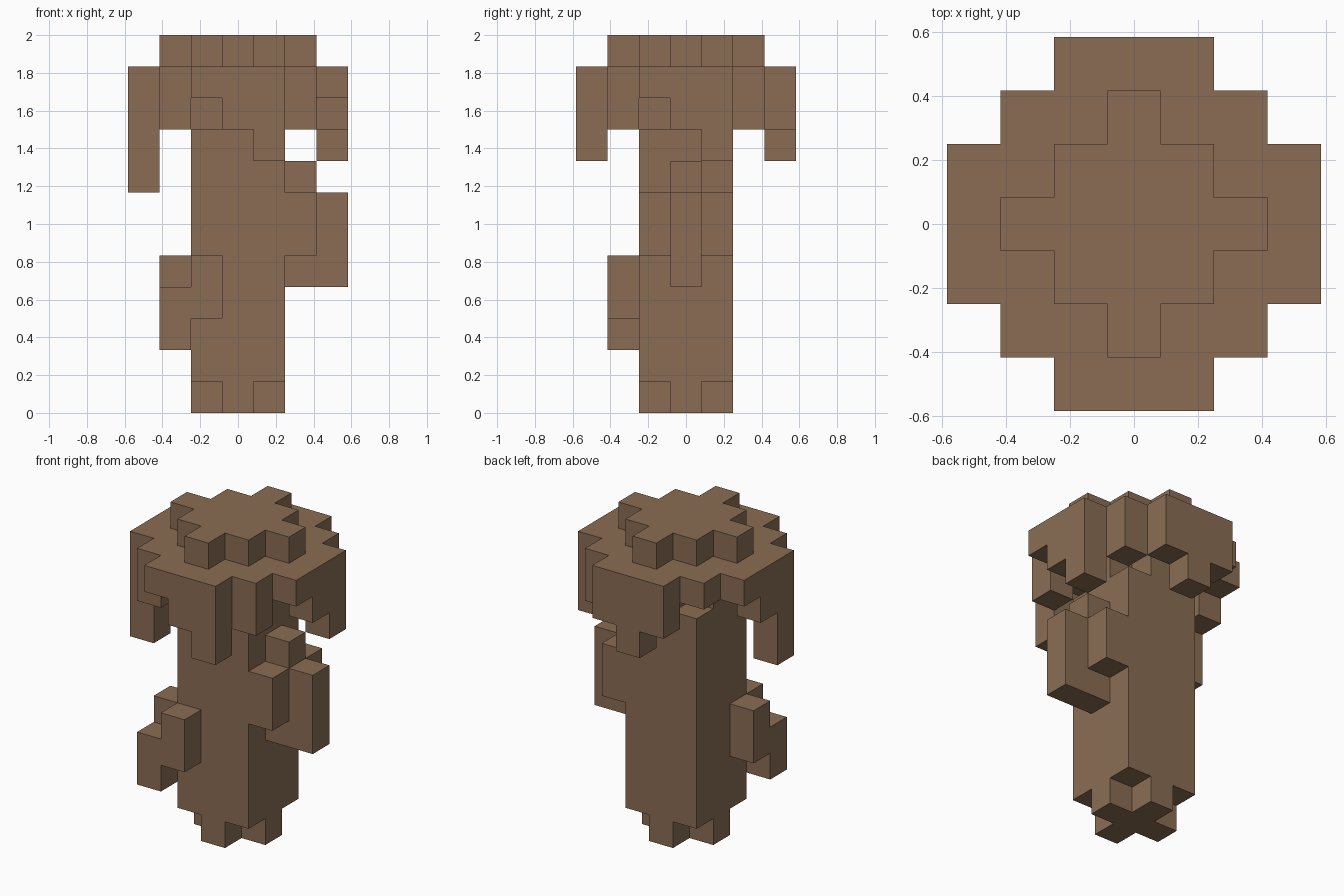
import bpy
import bmesh
from mathutils import Vector

default_cube = bpy.data.objects.get("Cube")
if default_cube:
    bpy.data.objects.remove(default_cube, do_unlink=True)

UNIT = 2 / 12  # edge of one block

bark = bpy.data.materials.new("warm brown")
bark.use_nodes = True
brown = (0.255, 0.152, 0.088, 1)
bark.diffuse_color = brown
bark.node_tree.nodes["Principled BSDF"].inputs["Base Color"].default_value = brown


def column(x, y, bottom, top):
    """Blocks stacked at (x, y), from level bottom up to, not including, top."""
    return {(x, y, z) for z in range(bottom, top)}


def layer(rule, bottom, top):
    """Blocks of every grid cell that meets the rule."""
    cells = set()
    for x in range(-3, 4):
        for y in range(-3, 4):
            if rule(abs(x), abs(y)):
                cells |= column(x, y, bottom, top)
    return cells


def plus(x, y):
    return x + y <= 1


def square(x, y):
    return max(x, y) <= 1


def long_plus(x, y):
    return square(x, y) or (min(x, y) == 0 and max(x, y) <= 2)


def disc(x, y):
    return max(x, y) <= 2 or (max(x, y) == 3 and min(x, y) <= 1)


parts = {}

# Trunk: square column with notched ends
parts["trunk"] = layer(plus, 0, 1) | layer(square, 1, 9) | layer(plus, 9, 10)

# Canopy: broad disc with a smaller cap
parts["canopy"] = layer(disc, 10, 11)
parts["canopy_cap"] = layer(long_plus, 11, 12)

# Hanging rim: lowest level of each column along the four sides
rim = set()
for step, front, left, back, right in ((-1, 10, 10, 9, 7), (0, 9, 9, 8, 9), (1, 8, 8, 9, 10)):
    rim |= column(step, -3, front, 10) | column(3, step, left, 10)
    rim |= column(step, 3, back, 10) | column(-3, step, right, 10)
for x, y in ((-2, -2), (2, -2), (2, 2)):
    rim |= column(x, y, 9, 10)
parts["canopy_rim"] = rim

# Side growths on the trunk
parts["left_growth"] = (column(2, -1, 5, 7) | column(2, 0, 4, 8)
                        | column(2, 1, 5, 7) | column(3, 0, 4, 7))
parts["front_right_growth"] = (column(-1, -2, 3, 5) | column(-2, -2, 2, 4)
                               | column(-2, -1, 3, 5))

filled = set().union(*parts.values())


def build(name, cells):
    """Skin the exposed sides of the blocks and merge flat regions."""
    bm = bmesh.new()
    for cell in sorted(cells):
        for axis in range(3):
            for side in (-1, 1):
                step = Vector((0, 0, 0))
                step[axis] = side
                if tuple(int(c + s) for c, s in zip(cell, step)) in filled:
                    continue
                across = Vector((0, 0, 0))
                across[(axis + 1) % 3] = 0.5
                along = step.cross(across)
                centre = Vector(cell) + Vector((0, 0, 0.5)) + step / 2
                corners = (centre - across - along, centre + across - along,
                           centre + across + along, centre - across + along)
                bm.faces.new([bm.verts.new(c * UNIT) for c in corners])
    bmesh.ops.remove_doubles(bm, verts=bm.verts[:], dist=UNIT / 100)
    bmesh.ops.dissolve_limit(bm, angle_limit=0.01, verts=bm.verts[:], edges=bm.edges[:])
    mesh = bpy.data.meshes.new(name)
    bm.to_mesh(mesh)
    bm.free()
    mesh.materials.append(bark)
    bpy.context.collection.objects.link(bpy.data.objects.new(name, mesh))


for part_name, part_cells in parts.items():
    build(part_name, part_cells)
